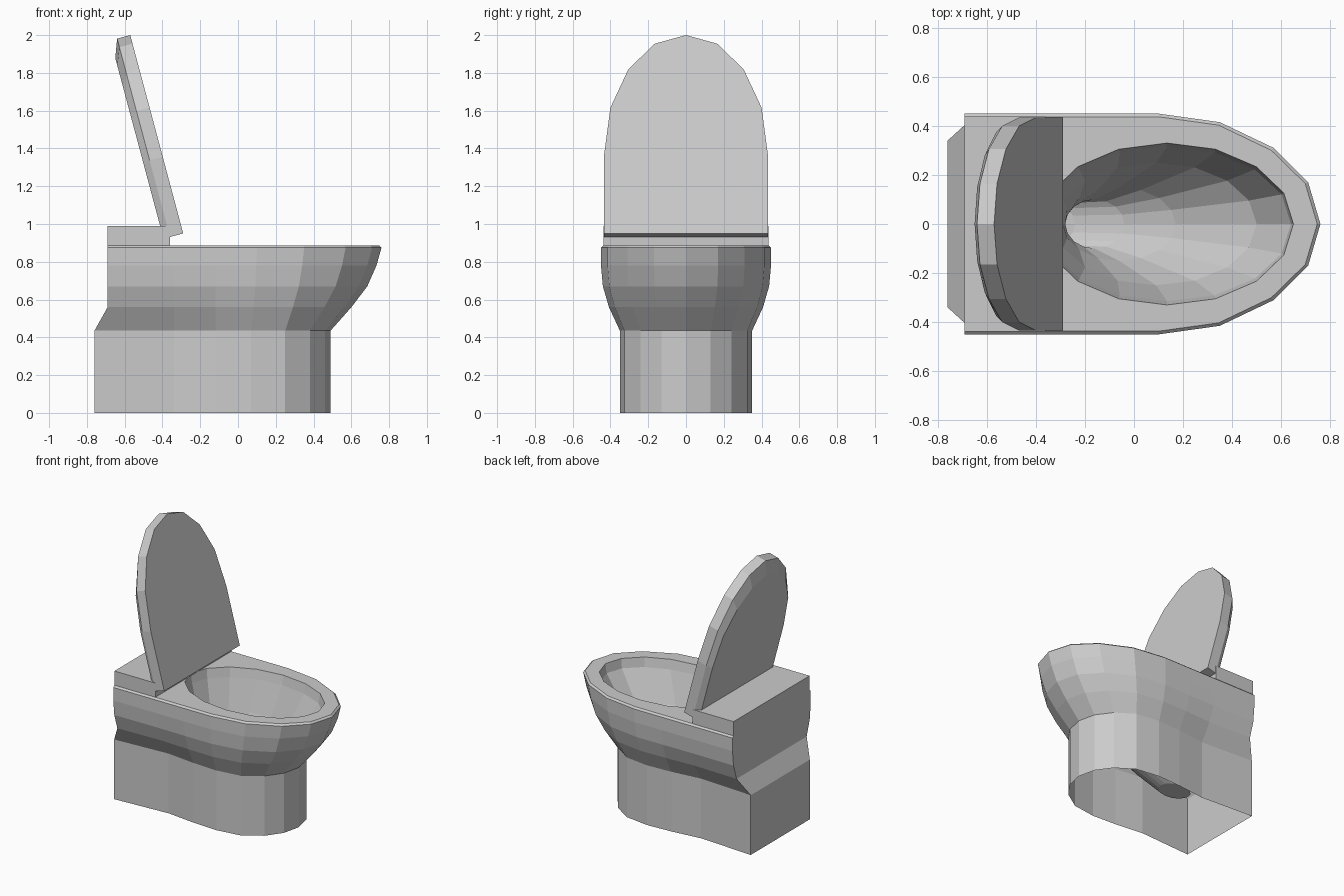
import bpy, bmesh
from math import cos, sin, pi
from mathutils import Vector

if "Cube" in bpy.data.objects:
    bpy.data.objects.remove(bpy.data.objects["Cube"])


def finish(name, bm):
    bmesh.ops.recalc_face_normals(bm, faces=bm.faces)
    me = bpy.data.meshes.new(name)
    bm.to_mesh(me)
    bm.free()
    ob = bpy.data.objects.new(name, me)
    bpy.context.collection.objects.link(ob)
    return ob


def loft(bm, rings):
    """Skin a stack of closed rings with quads; return the vertex rings."""
    vs = [[bm.verts.new(p) for p in r] for r in rings]
    for a, b in zip(vs, vs[1:]):
        n = len(a)
        for i in range(n):
            bm.faces.new((a[i], a[(i + 1) % n], b[(i + 1) % n], b[i]))
    return vs


def mirror_outline(half):
    """Half outline ending at the tip on the centre line -> full loop."""
    return half + [(x, -y) for x, y in reversed(half[:-1])]


# Pedestal and outer bowl: blend from foot outline to rim outline
foot = [(-.76, .34), (-.34, .315), (-.12, .34), (.07, .35), (.25, .325),
        (.38, .24), (.46, .13), (.49, 0)]
rim = [(-.69, .45), (-.34, .45), (-.12, .45), (.10, .45), (.35, .415),
       (.57, .31), (.71, .17), (.76, 0)]
lip = [(-.69, .437), (-.34, .437), (-.12, .437), (.10, .437), (.345, .403),
       (.56, .30), (.698, .165), (.747, 0)]


def blend(tx, ty, z):
    half = []
    for i, (f, r) in enumerate(zip(foot, rim)):
        t = min(1, tx * 100) if i == 0 else tx
        half.append((f[0] + (r[0] - f[0]) * t, f[1] + (r[1] - f[1]) * ty))
    return [(x, y, z) for x, y in mirror_outline(half)]


bm = bmesh.new()
outer = [blend(*s) for s in ((0, 0, 0), (0, 0, .435), (.41, .58, .56),
                             (.72, .9, .67), (.9, 1, .78), (1, 1, .875))]
outer.append([(x, y, .887) for x, y in mirror_outline(lip)])
outer = loft(bm, outer)

# Inner basin, running down and back to the drain: centre x, radii, z
basin = [(.135, .515, .33, .887), (.135, .505, .315, .82), (.09, .41, .25, .6),
         (-.06, .23, .15, .38), (-.16, .12, .10, .27), (-.36, .12, .09, .2)]
inner = loft(bm, [[(cx + rx * cos(i * pi / 8), ry * sin(i * pi / 8), z)
                   for i in range(16)] for cx, rx, ry, z in basin])
bm.faces.new(inner[-1])

# Flat rim between the outer lip and the basin opening
loops = [outer[-1], inner[0]]
edges = [bm.edges.get((l[i], l[i - 1])) for l in loops for i in range(len(l))]
bmesh.ops.triangle_fill(bm, edges=edges, use_beauty=True, normal=(0, 0, 1))
finish("bowl_and_pedestal", bm)

# Hinge block at the back
bm = bmesh.new()
bmesh.ops.create_cube(bm, size=1)
for v in bm.verts:
    v.co = (-.525 + v.co.x * .33, v.co.y * .875, .9375 + v.co.z * .105)
finish("hinge_block", bm)

# Raised lid: outline in (height along lid, half width), chamfered back
front = [(0, .435), (.42, .435), (.69, .40), (.90, .305), (1.04, .165), (1.087, 0)]
back = [(.06, .41), (.41, .41), (.65, .375), (.83, .28), (.95, .15), (.99, 0)]
up, rear = Vector((-.258, 0, .966)), Vector((-.966, 0, -.258))


def lid_ring(half, depth):
    return [Vector((-.29, y, .95)) + up * a + rear * depth
            for a, y in mirror_outline(half)]


bm = bmesh.new()
rings = loft(bm, [lid_ring(front, 0), lid_ring(front, .072), lid_ring(back, .108)])
bm.faces.new(rings[0])
bm.faces.new(rings[-1])
finish("lid", bm)
